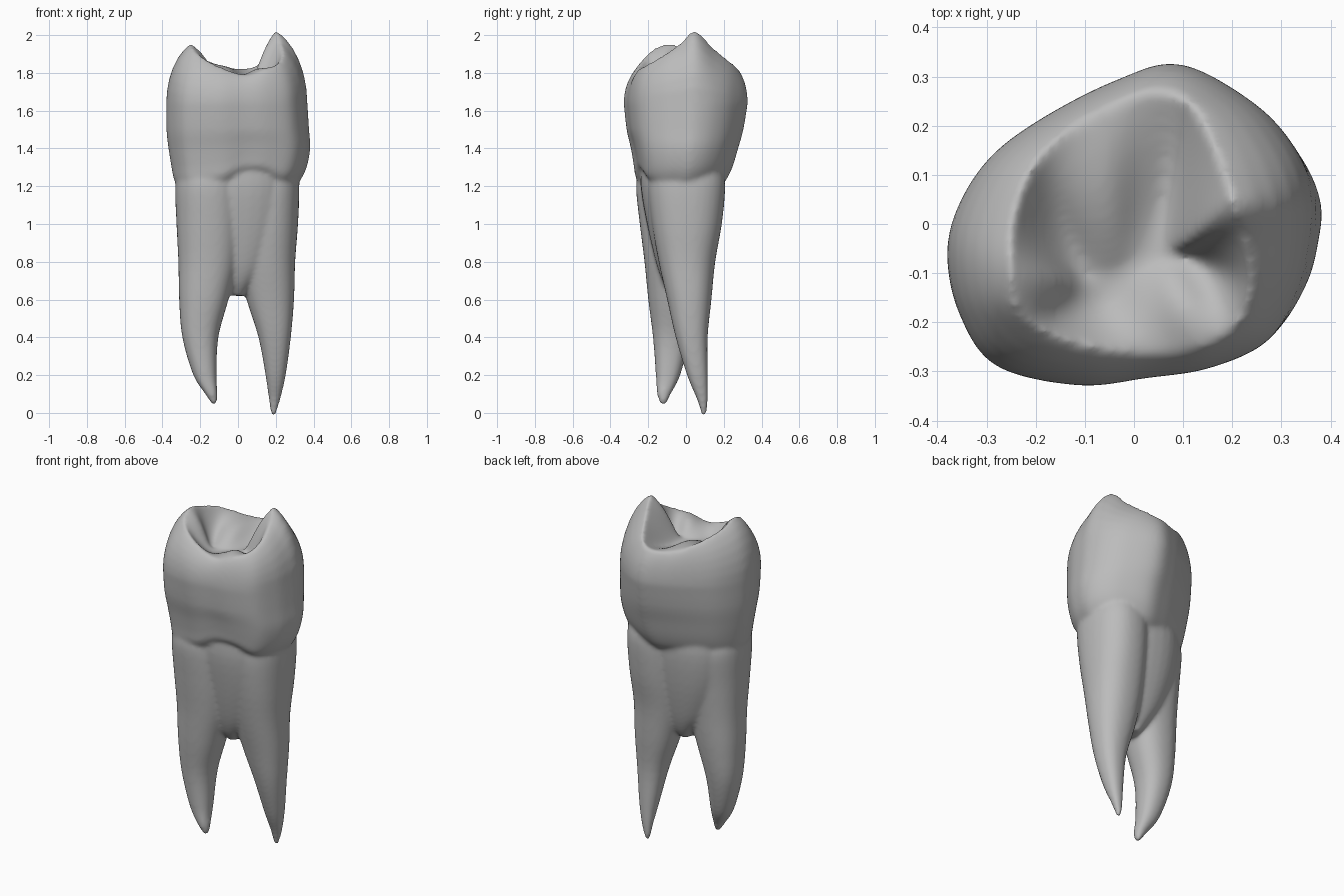
import bpy, bmesh, math
from mathutils import Vector

cube = bpy.data.objects.get("Cube")
if cube:
    bpy.data.objects.remove(cube, do_unlink=True)

enamel = bpy.data.materials.new("enamel_grey")
enamel.use_nodes = True
grey = (0.5, 0.5, 0.5, 1)
enamel.diffuse_color = grey
enamel.node_tree.nodes["Principled BSDF"].inputs["Base Color"].default_value = grey


def blend(a, b, c, d, t):
    """Catmull-Rom step from b to c, for numbers or vectors."""
    return b + 0.5 * t * (c - a + t * (2 * a - 5 * b + 4 * c - d + t * (3 * (b - c) + d - a)))


def smooth_loop(points, steps=6):
    """Closed smooth curve through the points."""
    n = len(points)
    return [blend(*(points[(i + k) % n] for k in (-1, 0, 1, 2)), s / steps)
            for i in range(n) for s in range(steps)]


def spaced(boxes, steps=4):
    """Smoothly interpolated in-between sections."""
    out, n = [], len(boxes)
    for i in range(n - 1):
        quad = [boxes[min(max(i + k, 0), n - 1)] for k in (-1, 0, 1, 2)]
        for s in range(steps):
            out.append([blend(*values, s / steps) for values in zip(*quad)])
    return out + [boxes[-1]]


def loft(bm, rings):
    """Skin a stack of equal rings and close both ends."""
    rows = [[bm.verts.new(p) for p in ring] for ring in rings]
    n = len(rows[0])
    for low, high in zip(rows, rows[1:]):
        for i in range(n):
            j = (i + 1) % n
            bm.faces.new((low[i], low[j], high[j], high[i]))
    for row, ring, flip in ((rows[0], rings[0], True), (rows[-1], rings[-1], False)):
        hub = bm.verts.new(sum(ring, Vector()) / n)
        for i in range(n):
            edge = (row[i], row[(i + 1) % n])
            bm.faces.new((*(edge[::-1] if flip else edge), hub))


def fit(points, x0, x1, y0, y1, z):
    """Scale an outline into a box at one height."""
    xs, ys = [p.x for p in points], [p.y for p in points]
    u = lambda v, vs, a, b: a + (b - a) * (v - min(vs)) / (max(vs) - min(vs))
    return [Vector((u(p.x, xs, x0, x1), u(p.y, ys, y0, y1), z)) for p in points]


def oval(count=32, power=0.88):
    """Slightly squared oval for root sections."""
    soft = lambda v: math.copysign(abs(v) ** power, v)
    return [Vector((soft(math.cos(k * math.tau / count)), soft(math.sin(k * math.tau / count)), 0))
            for k in range(count)]


# Crown: widest outline and the cusp ridge, point for point
outline = [Vector((x, y, 0)) for x, y in (
    (.375, .06), (.335, .16), (.25, .25), (.1, .327), (-.03, .295), (-.18, .22),
    (-.29, .14), (-.357, .04), (-.38, -.06), (-.355, -.18), (-.28, -.285),
    (-.11, -.325), (.03, -.31), (.16, -.29), (.28, -.235), (.345, -.13), (.37, -.03))]
ridge = [Vector(p) for p in (
    (.2, .05, 2.025), (.165, .15, 1.93), (.11, .25, 1.85), (.03, .27, 1.825), (-.07, .23, 1.83),
    (-.15, .18, 1.86), (-.21, .11, 1.9), (-.245, .01, 1.93), (-.25, -.09, 1.955),
    (-.24, -.17, 1.93), (-.18, -.22, 1.88), (-.08, -.25, 1.83), (.04, -.265, 1.79),
    (.14, -.25, 1.82), (.21, -.2, 1.85), (.235, -.12, 1.9), (.225, -.03, 1.96))]

crown_rings = []
for box in spaced(((-.3, .29, -.235, .165, 1.18), (-.337, .328, -.267, .21, 1.23),
                   (-.352, .362, -.277, .245, 1.3), (-.368, .38, -.293, .275, 1.4),
                   (-.379, .374, -.314, .303, 1.5), (-.38, .365, -.329, .326, 1.64)), 3):
    ring = fit(outline, *box)
    for p in ring:  # neck line arches up on the front
        if p.y < 0:
            p.z += .09 * math.exp(-((p.x - .08) / .15) ** 2) * max(0, (1.5 - box[-1]) / .3)
    crown_rings.append(ring)
shoulder = crown_rings[-1]
end = math.radians(66)
for k in range(1, 7):
    a = end * k / 6
    side, lift = (1 - math.cos(a)) / (1 - math.cos(end)), math.sin(a) / math.sin(end)
    crown_rings.append([Vector((s.x + (r.x - s.x) * side, s.y + (r.y - s.y) * side,
                                s.z + (r.z - s.z) * lift)) for s, r in zip(shoulder, ridge)])

# Chewing surface sinks to a slanted central groove, with ridges running in from the cusps
for k in range(1, 9):
    t = k / 8
    ring = []
    for i, r in enumerate(ridge):
        p = r.lerp(Vector((.4 * r.x, -.085 + .12 * r.x, 1.755)), t)
        p.z += .034 * math.sin(math.pi * t) * math.cos(i * math.tau / 17 * 4)
        ring.append(p)
    crown_rings.append(ring)

bm = bmesh.new()
loft(bm, [smooth_loop(r) for r in crown_rings])

# Roots and the web joining them: boxes of x0, x1, y0, y1, z
left_root = ((.173, .2, .082, .108, -.012), (.163, .224, .058, .116, .07), (.145, .253, .005, .116, .2),
             (.108, .28, -.055, .115, .4), (.045, .297, -.1, .135, .6), (0, .303, -.145, .155, .8),
             (-.01, .318, -.18, .19, 1), (-.01, .325, -.2, .208, 1.2), (.01, .31, -.18, .19, 1.3))
right_root = ((-.136, -.112, -.135, -.105, .042), (-.174, -.108, -.154, -.08, .1),
              (-.237, -.113, -.16, -.03, .2), (-.295, -.104, -.175, .02, .4),
              (-.312, -.05, -.2, .05, .6), (-.316, 0, -.22, .07, .8),
              (-.326, .02, -.245, .09, 1), (-.332, .02, -.265, .11, 1.2), (-.31, 0, -.245, .08, 1.3))
web = ((-.03, .03, -.075, .035, .62), (-.085, .085, -.12, .075, .69), (-.17, .17, -.16, .11, .8),
       (-.25, .25, -.207, .152, 1), (-.28, .28, -.24, .175, 1.2), (-.26, .27, -.235, .16, 1.36))
for boxes in (left_root, right_root, web):
    loft(bm, [fit(oval(), *box) for box in spaced(boxes)])

bmesh.ops.recalc_face_normals(bm, faces=bm.faces)
mesh = bpy.data.meshes.new("tooth")
bm.to_mesh(mesh)
bm.free()
mesh.materials.append(enamel)
mesh.shade_smooth()
tooth = bpy.data.objects.new("tooth", mesh)
bpy.context.collection.objects.link(tooth)

# Fuse the parts into one skin and soften the joins
fuse = tooth.modifiers.new("fuse", 'REMESH')
fuse.mode, fuse.voxel_size, fuse.use_smooth_shade = 'VOXEL', .01, True
soften = tooth.modifiers.new("soften", 'SMOOTH')
soften.factor, soften.iterations = .5, 16
